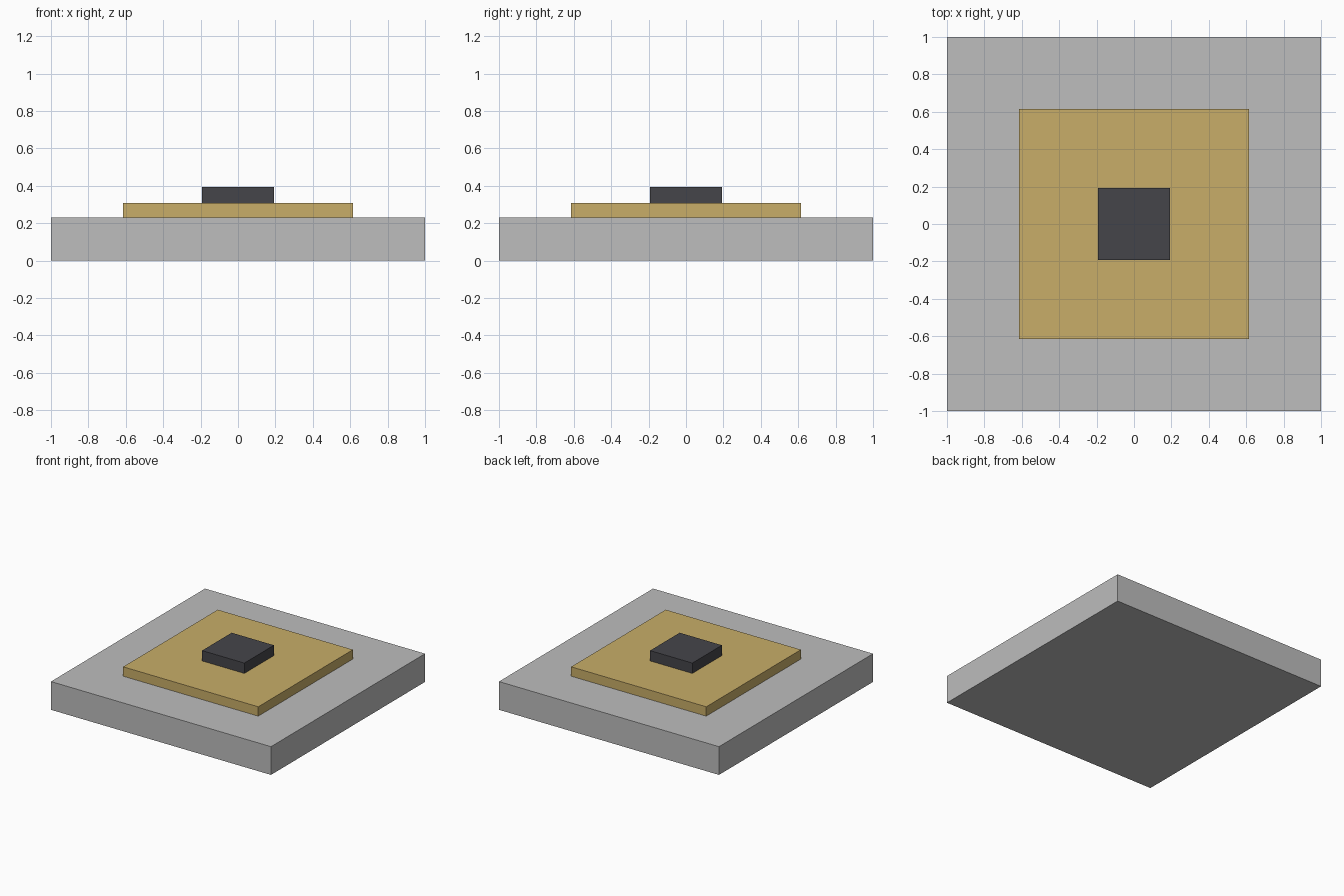
import bpy
import bmesh

cube = bpy.data.objects.get("Cube")
if cube:
    bpy.data.objects.remove(cube, do_unlink=True)


def make_material(name, rgb):
    mat = bpy.data.materials.new(name)
    mat.use_nodes = True
    color = (*rgb, 1.0)
    mat.diffuse_color = color
    mat.node_tree.nodes["Principled BSDF"].inputs["Base Color"].default_value = color
    return mat


def make_block(name, half, bottom, top, mat):
    """Square block centred on the z axis between two heights."""
    bm = bmesh.new()
    bmesh.ops.create_cube(bm, size=1.0)
    bmesh.ops.scale(bm, vec=(2 * half, 2 * half, top - bottom), verts=bm.verts)
    mesh = bpy.data.meshes.new(name)
    bm.to_mesh(mesh)
    bm.free()
    mesh.materials.append(mat)
    obj = bpy.data.objects.new(name, mesh)
    obj.location.z = (bottom + top) / 2
    bpy.context.collection.objects.link(obj)
    return obj


grey = make_material("light grey", (0.51, 0.51, 0.51))
gold = make_material("muted gold", (0.58, 0.42, 0.14))
charcoal = make_material("charcoal", (0.06, 0.059, 0.068))

# Three stacked square tiers
make_block("base_slab", 1.0, 0.0, 0.232, grey)
make_block("middle_plate", 0.614, 0.232, 0.309, gold)
make_block("top_block", 0.192, 0.309, 0.394, charcoal)
